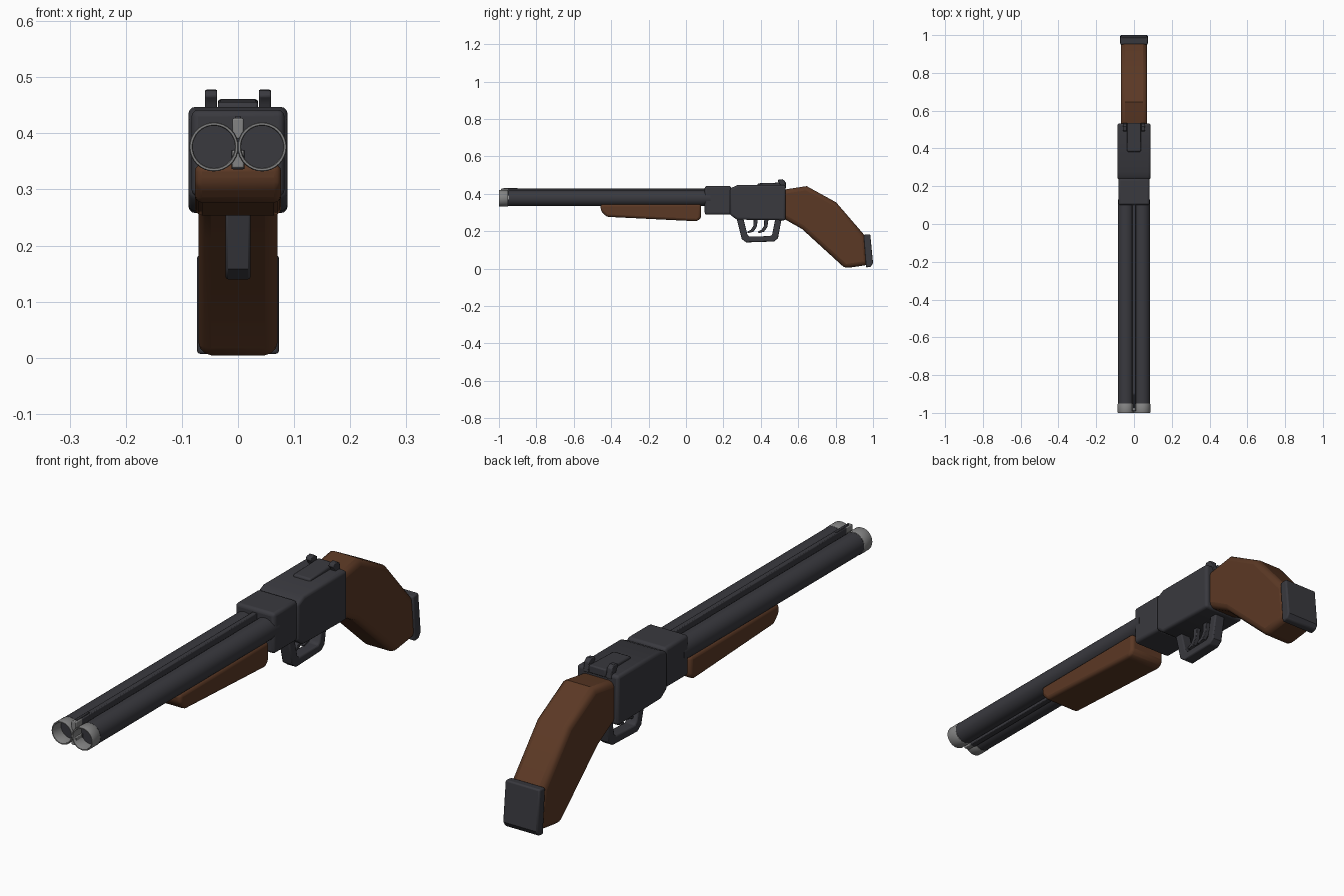
import bpy, bmesh, math

if "Cube" in bpy.data.objects:
    bpy.data.objects.remove(bpy.data.objects["Cube"])


def material(name, rgb):
    m = bpy.data.materials.new(name)
    m.diffuse_color = (*rgb, 1)
    m.use_nodes = True
    m.node_tree.nodes["Principled BSDF"].inputs["Base Color"].default_value = m.diffuse_color
    return m


STEEL = material("dark steel", (0.041, 0.041, 0.049))
WOOD = material("brown wood", (0.105, 0.040, 0.018))
BARE = material("bare metal", (0.23, 0.23, 0.23))


def finish(name, bm, mat, bevel=0, segs=3):
    bmesh.ops.recalc_face_normals(bm, faces=bm.faces[:])
    me = bpy.data.meshes.new(name)
    bm.to_mesh(me)
    bm.free()
    me.materials.append(mat)
    ob = bpy.data.objects.new(name, me)
    bpy.context.collection.objects.link(ob)
    if bevel:
        mod = ob.modifiers.new("bevel", 'BEVEL')
        mod.width = bevel
        mod.segments = segs
        mod.limit_method = 'ANGLE'
        mod.angle_limit = math.radians(40)
    bpy.ops.object.select_all(action='DESELECT')
    ob.select_set(True)
    bpy.context.view_layer.objects.active = ob
    bpy.ops.object.shade_smooth_by_angle(angle=math.radians(35))
    return ob


def slab(name, pts, half, mat, bevel=0, segs=3, x=0):
    """Side profile in (y, z) extruded across x."""
    bm = bmesh.new()
    f = bm.faces.new([bm.verts.new((x - half, y, z)) for y, z in pts])
    ext = bmesh.ops.extrude_face_region(bm, geom=[f])["geom"]
    bmesh.ops.translate(bm, vec=(2 * half, 0, 0),
                        verts=[v for v in ext if isinstance(v, bmesh.types.BMVert)])
    return finish(name, bm, mat, bevel, segs)


def rect(y0, y1, z0, z1):
    return [(y0, z0), (y1, z0), (y1, z1), (y0, z1)]


def lathe(name, pts, x, z, mat, n=32):
    """Revolve (radius, y) points around an axis along y; radius 0 ends close."""
    bm = bmesh.new()
    rings = []
    for r, y in pts:
        rings.append([bm.verts.new((x + r * math.cos(2 * math.pi * i / n), y,
                                    z + r * math.sin(2 * math.pi * i / n))) for i in range(n)])
    for a, b in zip(rings, rings[1:]):
        for i in range(n):
            j = (i + 1) % n
            bm.faces.new((a[i], a[j], b[j], b[i]))
    bmesh.ops.remove_doubles(bm, verts=bm.verts[:], dist=1e-6)
    return finish(name, bm, mat)


# Twin barrels with bare muzzle bands and recessed bores
for side, s in (("left", -1), ("right", 1)):
    bx, bz = s * 0.043, 0.376
    lathe(side + "_barrel", [(0, -0.95), (0.0425, -0.95), (0.0425, 0.13), (0, 0.13)], bx, bz, STEEL)
    lathe(side + "_muzzle_band", [(0.0375, -0.951), (0.0375, -0.997), (0.039, -1.0), (0.0425, -1.0),
                                  (0.0438, -0.997), (0.0438, -0.953), (0.0425, -0.951)], bx, bz, BARE)

# Ribs joining the barrels
slab("top_rib", rect(-0.955, 0.13, 0.39, 0.427), 0.010, STEEL, 0.003, 2)
slab("top_rib_end", rect(-0.99, -0.95, 0.39, 0.427), 0.010, BARE, 0.003, 2)
slab("bottom_rib", rect(-0.955, 0.13, 0.336, 0.37), 0.012, STEEL, 0.003, 2)
slab("bottom_rib_end", rect(-0.99, -0.95, 0.338, 0.37), 0.011, BARE, 0.003, 2)
slab("front_sight", rect(-0.975, -0.90, 0.415, 0.431), 0.005, STEEL, 0.002, 2)

# Wooden fore grip
slab("fore_grip", [(-0.457, 0.345), (-0.455, 0.308), (-0.425, 0.277),
                   (0.06, 0.253), (0.08, 0.27), (0.08, 0.345)], 0.077, WOOD, 0.016)

# Receiver
slab("hinge_block", rect(0.10, 0.242, 0.288, 0.442), 0.083, STEEL, 0.012)
slab("receiver", [(0.235, 0.288), (0.272, 0.262), (0.533, 0.258), (0.533, 0.447),
                  (0.275, 0.447), (0.235, 0.428)], 0.088, STEEL, 0.011)
slab("top_lever", [(0.38, 0.44), (0.385, 0.456), (0.535, 0.461), (0.535, 0.43)], 0.036, STEEL, 0.005, 2)
for side, s in (("left", -1), ("right", 1)):
    slab(side + "_hammer", [(0.505, 0.43), (0.502, 0.452), (0.49, 0.466), (0.495, 0.476),
                            (0.515, 0.478), (0.53, 0.468), (0.536, 0.43)],
         0.011, STEEL, 0.003, 2, x=s * 0.048)

# Trigger guard and two curved triggers
slab("trigger_guard", [(0.27, 0.27), (0.298, 0.158), (0.322, 0.140), (0.472, 0.145), (0.492, 0.163),
                       (0.512, 0.27), (0.478, 0.27), (0.461, 0.183), (0.452, 0.174),
                       (0.338, 0.171), (0.328, 0.182), (0.306, 0.27)], 0.0225, STEEL, 0.005, 2)
for name, dy in (("front_trigger", 0), ("rear_trigger", 0.057)):
    slab(name, [(0.362 + dy, 0.27), (0.360 + dy, 0.228), (0.347 + dy, 0.208), (0.328 + dy, 0.198),
                (0.330 + dy, 0.189), (0.360 + dy, 0.197), (0.378 + dy, 0.222), (0.385 + dy, 0.27)],
         0.009, STEEL, 0.002, 2)

# Angled wooden stock with butt plate
slab("stock", [(0.50, 0.418), (0.535, 0.424), (0.645, 0.441), (0.803, 0.354), (0.96, 0.172),
               (0.975, 0.02), (0.85, 0.002), (0.620, 0.212), (0.535, 0.26), (0.50, 0.275)],
     0.070, WOOD, 0.022)
slab("butt_plate", [(0.950, 0.181), (0.985, 0.184), (1.0, 0.03), (0.988, 0.010), (0.963, 0.006)],
     0.073, STEEL, 0.006)
